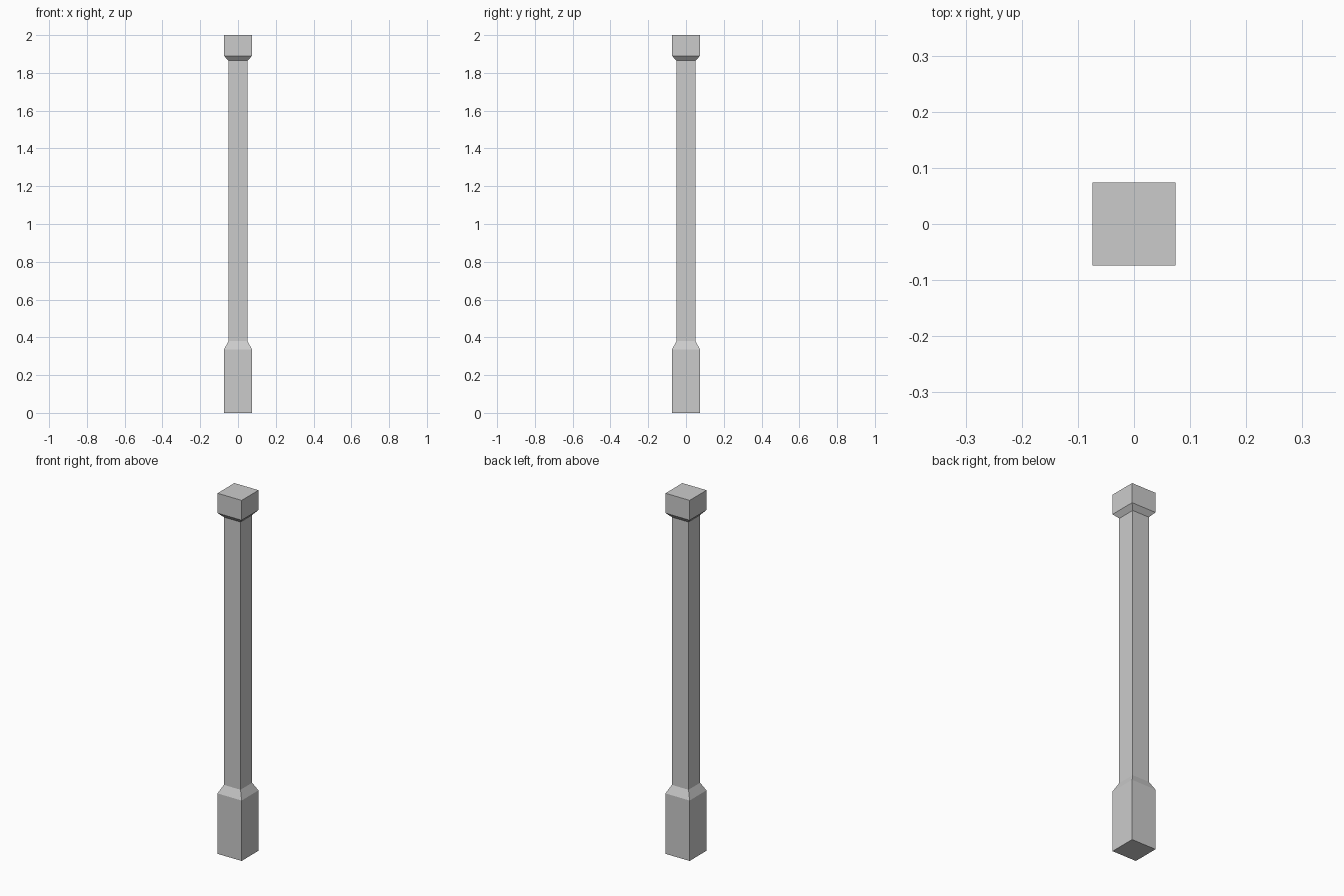
import bpy, bmesh

if "Cube" in bpy.data.objects:
    bpy.data.objects.remove(bpy.data.objects["Cube"])

# Square post profile from bottom to top: (half width, height)
PROFILE = [
    (0.074, 0.0), (0.074, 0.335),    # plinth
    (0.051, 0.38), (0.051, 1.865),   # chamfer up to the shaft
    (0.074, 1.89), (0.074, 2.0),     # flare out to the cap
]


def square_ring(bm, half, z):
    return [bm.verts.new((sx * half, sy * half, z))
            for sx, sy in ((-1, -1), (1, -1), (1, 1), (-1, 1))]


def square_loft(name, profile):
    bm = bmesh.new()
    rings = [square_ring(bm, half, z) for half, z in profile]
    for low, high in zip(rings, rings[1:]):
        for i in range(4):
            j = (i + 1) % 4
            bm.faces.new((low[i], low[j], high[j], high[i]))
    bm.faces.new(rings[0][::-1])
    bm.faces.new(rings[-1])
    mesh = bpy.data.meshes.new(name)
    bm.to_mesh(mesh)
    bm.free()
    obj = bpy.data.objects.new(name, mesh)
    bpy.context.collection.objects.link(obj)
    return obj


# One continuous post: plinth, shaft and cap
square_loft("post", PROFILE)
